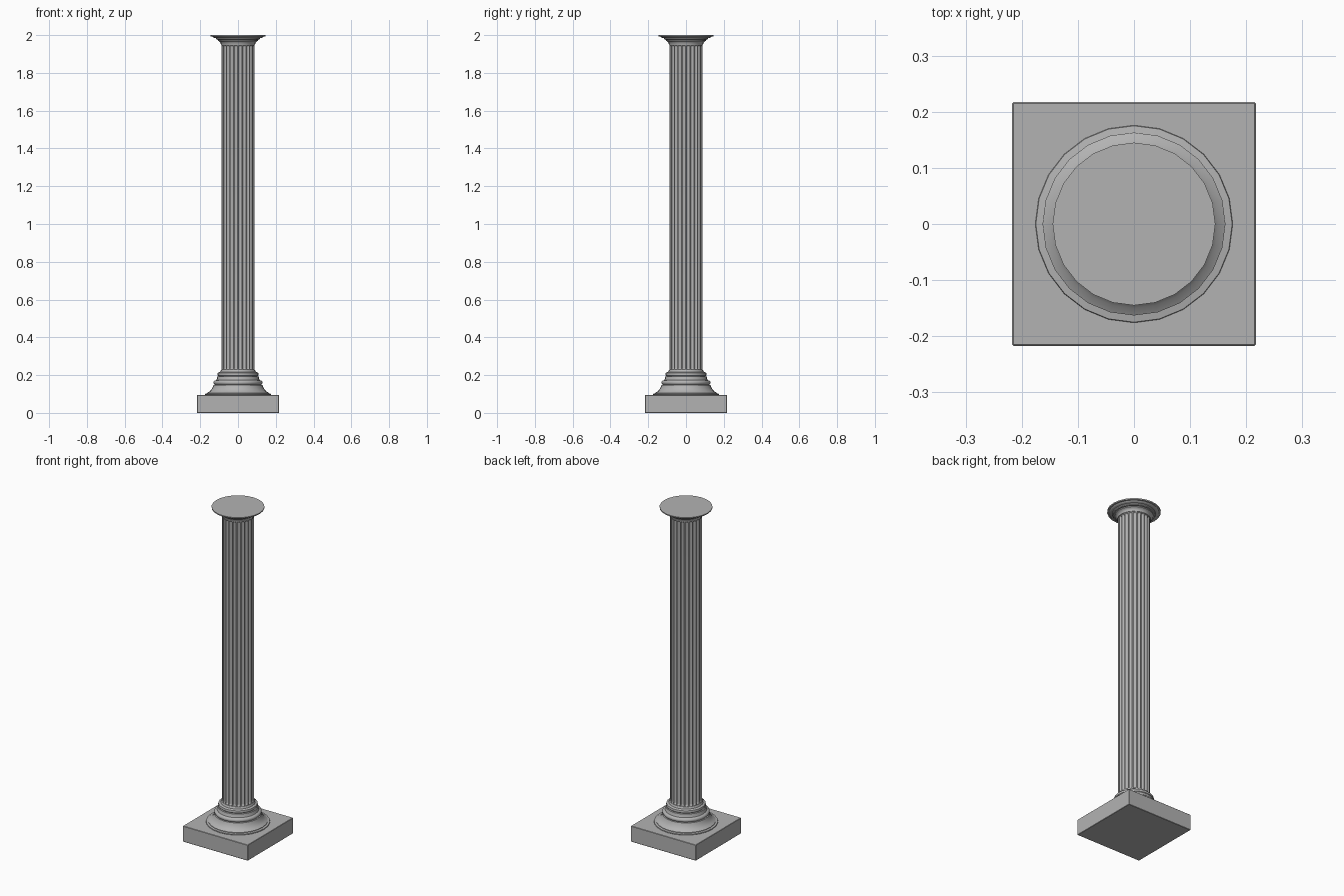
import bpy, bmesh, math

if "Cube" in bpy.data.objects:
    bpy.data.objects.remove(bpy.data.objects["Cube"])

# Dark grey stone
stone = bpy.data.materials.new("dark_stone")
stone.diffuse_color = (0.45, 0.45, 0.45, 1)
stone.use_nodes = True
stone.node_tree.nodes["Principled BSDF"].inputs["Base Color"].default_value = stone.diffuse_color

def finish(name, bm, angle=35):
    bmesh.ops.recalc_face_normals(bm, faces=bm.faces)
    me = bpy.data.meshes.new(name)
    bm.to_mesh(me)
    bm.free()
    me.materials.append(stone)
    ob = bpy.data.objects.new(name, me)
    bpy.context.collection.objects.link(ob)
    bpy.ops.object.select_all(action='DESELECT')
    ob.select_set(True)
    bpy.context.view_layer.objects.active = ob
    bpy.ops.object.shade_smooth_by_angle(angle=math.radians(angle))
    return ob

def skin(name, heights, radius, segs, angle=35):
    """Stack rings; radius(i, angle) gives the outline of ring i."""
    bm = bmesh.new()
    rings = []
    for i, z in enumerate(heights):
        ring = []
        for k in range(segs):
            a = 2 * math.pi * k / segs
            r = radius(i, a)
            ring.append(bm.verts.new((r * math.cos(a), r * math.sin(a), z)))
        rings.append(ring)
    for lo, hi in zip(rings, rings[1:]):
        for k in range(segs):
            n = (k + 1) % segs
            bm.faces.new((lo[k], lo[n], hi[n], hi[k]))
    bm.faces.new(rings[0][::-1])
    bm.faces.new(rings[-1])
    return finish(name, bm, angle)

def lathe(name, profile, segs=24):
    return skin(name, [p[1] for p in profile], lambda i, a: profile[i][0], segs)

# Square plinth
W, H = 0.217, 0.095
bm = bmesh.new()
bmesh.ops.create_cube(bm, size=1)
for v in bm.verts:
    v.co = (v.co.x * 2 * W, v.co.y * 2 * W, (v.co.z + 0.5) * H)
bmesh.ops.bevel(bm, geom=bm.edges[:], offset=0.002, segments=1, affect='EDGES')
finish("plinth", bm, 20)

# Moulded base: flared foot, two rolls and a neck
lathe("base_moulding", [
    (0.173, 0.094), (0.176, 0.097), (0.175, 0.101), (0.163, 0.103),
    (0.163, 0.106), (0.150, 0.114), (0.141, 0.124), (0.134, 0.136),
    (0.130, 0.148), (0.123, 0.149), (0.128, 0.154), (0.130, 0.160),
    (0.128, 0.167), (0.122, 0.172), (0.115, 0.173), (0.112, 0.180),
    (0.110, 0.192), (0.104, 0.194), (0.108, 0.198), (0.109, 0.204),
    (0.107, 0.211), (0.101, 0.215), (0.095, 0.216), (0.093, 0.222),
    (0.090, 0.227), (0.084, 0.229)])

# Fluted shaft, flutes ending in rounded scoops
R, FLUTES, DEPTH = 0.087, 24, 0.008
half = math.pi * R / FLUTES * 0.8
Z0, Z1 = 0.22, 1.955
F0, F1 = 0.238, 1.937
steps = [half * math.sin(math.pi / 2 * t / 5) for t in range(6)]
zs = [Z0] + [F0 - s for s in reversed(steps)] + [F1 + s for s in steps] + [Z1]

def flute(i, a):
    pitch = 2 * math.pi / FLUTES
    u = ((a / pitch) % 1 - 0.5) * pitch * R / half
    v = max(F0 - zs[i], zs[i] - F1, 0) / half
    return R - DEPTH * math.sqrt(max(0, 1 - u * u - v * v))

skin("fluted_shaft", zs, flute, FLUTES * 10)

# Capital: stepped rolls widening to a thin round slab
lathe("capital", [
    (0.084, 1.948), (0.090, 1.950), (0.092, 1.954), (0.093, 1.960),
    (0.098, 1.966), (0.105, 1.970), (0.105, 1.975), (0.113, 1.976),
    (0.117, 1.980), (0.117, 1.985), (0.126, 1.986), (0.132, 1.989),
    (0.135, 1.992), (0.144, 1.993), (0.145, 1.996), (0.145, 2.0)])
